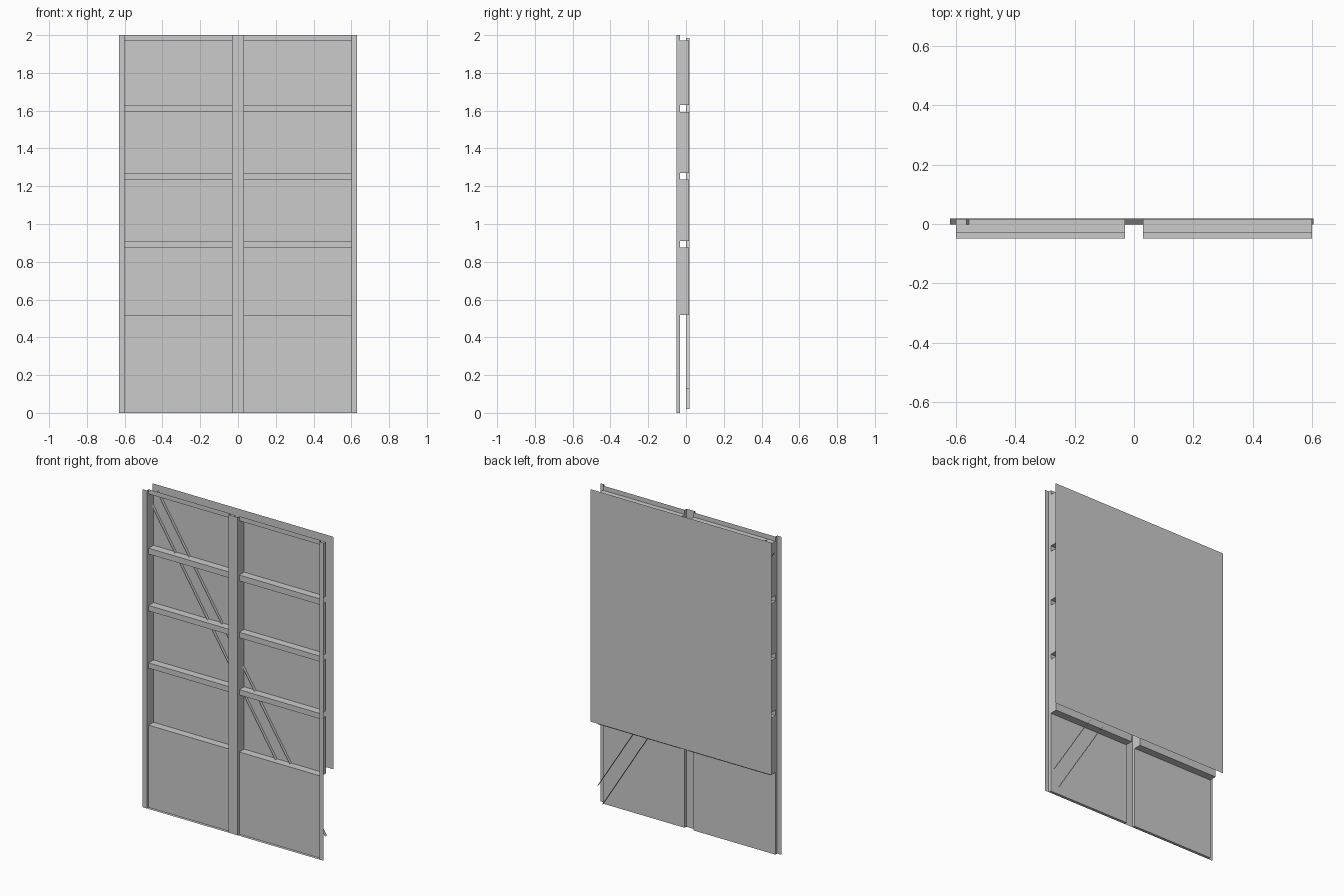
import bpy

if "Cube" in bpy.data.objects:
    bpy.data.objects.remove(bpy.data.objects["Cube"])

# Key depths: stile face, rail face, rear edge of frame, rear sheet
YF, YR, YB, YS = -0.049, -0.031, 0.017, 0.049
OUT, IN, MID = 0.63, 0.60, 0.031
KICK, HEAD, TOP = 0.517, 1.971, 2.0
RAILS = [(0.875, 0.909), (1.235, 1.27), (1.593, 1.63)]
# Bays between the rails
BAYS = list(zip([KICK] + [r[1] for r in RAILS], [r[0] for r in RAILS] + [HEAD]))


def make(name, faces):
    """Mesh object from a list of polygons (each a list of points)."""
    verts, index, polys = [], {}, []
    for face in faces:
        ids = []
        for p in face:
            if p not in index:
                index[p] = len(verts)
                verts.append(p)
            ids.append(index[p])
        polys.append(ids)
    mesh = bpy.data.meshes.new(name)
    mesh.from_pydata(verts, [], polys)
    obj = bpy.data.objects.new(name, mesh)
    bpy.context.collection.objects.link(obj)
    return obj


def front(x0, x1, z0, z1, y):      # faces -y
    return [(x0, y, z0), (x1, y, z0), (x1, y, z1), (x0, y, z1)]


def flat(x0, x1, y0, y1, z, up=True):  # faces +z or -z
    f = [(x0, y0, z), (x1, y0, z), (x1, y1, z), (x0, y1, z)]
    return f if up else f[::-1]


def side(x, y0, y1, z0, z1, right=True):  # faces +x or -x
    f = [(x, y0, z0), (x, y1, z0), (x, y1, z1), (x, y0, z1)]
    return f if right else f[::-1]


def web(x, right):
    """Stile return: narrow full-height lip plus deep pieces between rails."""
    return [side(x, YF, YR, 0, TOP, right)] + [side(x, YR, YB, a, b, right) for a, b in BAYS]


# Folded sheet stiles
make("left_stile", [front(-OUT, -IN, 0, TOP, YF)] + web(-IN, True))
make("right_stile", [front(IN, OUT, 0, TOP, YF)] + web(IN, False))
make("centre_stile", [front(-MID, MID, 0, TOP, YF)] + web(-MID, False) + web(MID, True))

for label, x0, x1 in (("left", -IN, -MID), ("right", MID, IN)):
    # Open-backed channel rails
    for i, (z0, z1) in enumerate(RAILS):
        make(f"{label}_rail_{i + 1}", [
            front(x0, x1, z0, z1, YR),
            flat(x0, x1, YR, YB, z1),
            flat(x0, x1, YR, YB, z0, False)])
    # Top rail, open above
    make(f"{label}_top_rail", [
        front(x0, x1, HEAD, TOP, YR),
        flat(x0, x1, YR, YB, HEAD, False)])
    # Recessed bay panels
    make(f"{label}_bay_panels", [front(x0, x1, a, b, YB) for a, b in BAYS])
    # Lower panel with top ledge and bottom lip
    make(f"{label}_lower_panel", [
        front(x0, x1, 0, KICK, YR),
        flat(x0, x1, YR, YB, KICK),
        flat(x0, x1, YF, YR, 0)])


# Diagonal brace: two long edges, open between
def strip(a, b):
    return [(a[0], -0.001, a[1]), (b[0], -0.001, b[1]), (b[0], 0.018, b[1]), (a[0], 0.018, a[1])]


make("diagonal_brace", [strip((-0.62, 1.918), (0.572, 0.02)),
                        strip((0.606, 0.128), (-0.565, 1.985))])

# Rear cladding sheet
make("rear_sheet", [front(-OUT, OUT, 0.538, TOP, YS)[::-1]])
